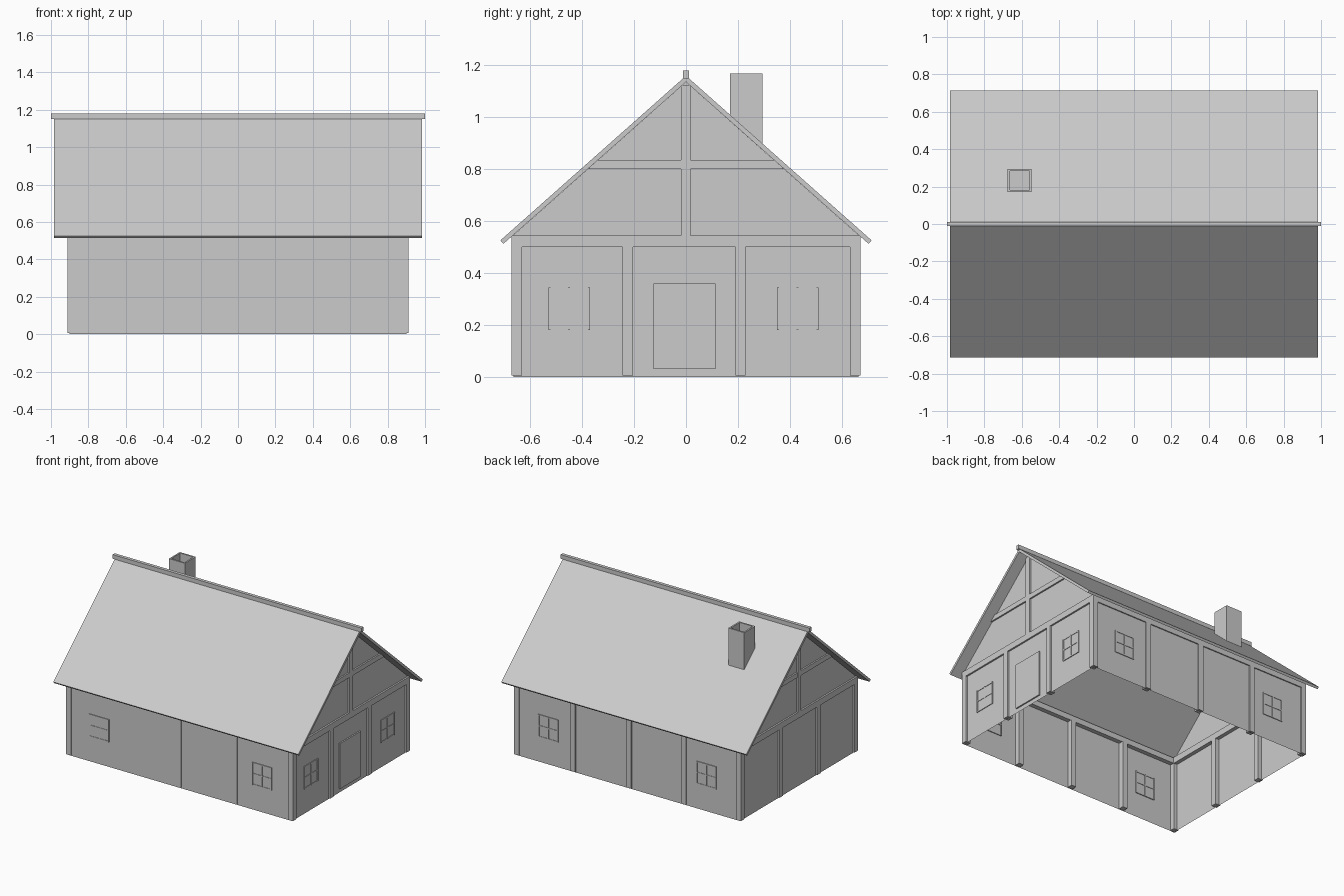
import bpy, bmesh

if "Cube" in bpy.data.objects:
    bpy.data.objects.remove(bpy.data.objects["Cube"])

WX, WY = 0.90, 0.665          # wall planes
EAVE, APEX, SLOPE = 0.546, 1.136, 0.887
POST = 0.04


def finish(name, bm):
    bmesh.ops.recalc_face_normals(bm, faces=bm.faces)
    mesh = bpy.data.meshes.new(name)
    bm.to_mesh(mesh)
    bm.free()
    ob = bpy.data.objects.new(name, mesh)
    bpy.context.collection.objects.link(ob)
    return ob


def prism(name, pts, x0, x1):
    """Extrude a (y, z) profile along x."""
    bm = bmesh.new()
    f = bm.faces.new([bm.verts.new((x0, y, z)) for y, z in pts])
    new = bmesh.ops.extrude_face_region(bm, geom=[f])["geom"]
    bmesh.ops.translate(bm, vec=(x1 - x0, 0, 0),
                        verts=[v for v in new if isinstance(v, bmesh.types.BMVert)])
    return finish(name, bm)


def box(name, x, y, z):
    (y0, y1), (z0, z1) = y, z
    return prism(name, [(y0, z0), (y1, z0), (y1, z1), (y0, z1)], *sorted(x))


def wall_box(name, side, u, z, inner, outer):
    """Box on a wall: u runs along the wall, inner/outer are offsets from its plane."""
    axis, s = side
    d = sorted(s * ((WX if axis == "x" else WY) + o) for o in (inner, outer))
    return box(name, d, u, z) if axis == "x" else box(name, u, d, z)


RIGHT, LEFT, BACK, FRONT = ("x", 1), ("x", -1), ("y", 1), ("y", -1)

# thin open-bottomed walls with gable ends
bm = bmesh.new()
rings = []
for x in (-WX, WX):
    ring = [bm.verts.new((x, y, z)) for y, z in
            ((-WY, 0), (-WY, EAVE), (0, APEX), (WY, EAVE), (WY, 0))]
    bm.faces.new(ring)
    rings.append(ring)
for a, b in ((0, 1), (3, 4)):
    bm.faces.new((rings[0][a], rings[0][b], rings[1][b], rings[1][a]))
walls = finish("walls", bm)

# folded roof slab and ridge cap
prism("roof", [(-0.715, 0.526), (0, 1.16), (0.715, 0.526),
               (0.703, 0.513), (0, APEX), (-0.703, 0.513)], -0.985, 0.985)
box("ridge_cap", (-1, 1), (-0.012, 0.012), (1.15, 1.18))

# corner posts
for sx in (-1, 1):
    for sy in (-1, 1):
        box("corner_post", (sx * 0.872, sx * 0.912),
            sorted((sy * 0.632, sy * 0.673)), (0.005, 0.505))

# timbers of the two gable ends
for side in (RIGHT, LEFT):
    s = side[1]
    for y in (-0.225, 0.21):
        wall_box("gable_wall_post", side, (y - 0.02, y + 0.02), (0.005, 0.5), -0.028, 0.012)
    wall_box("gable_plate", side, (-0.673, 0.673), (0.5, 0.545), -0.028, 0.012)
    wall_box("king_post", side, (-0.02, 0.018), (0.545, 1.125), -0.028, 0.012)
    w0, w1 = (APEX - 0.80) / SLOPE, (APEX - 0.835) / SLOPE
    prism("collar_beam", [(-w0, 0.80), (w0, 0.80), (w1, 0.835), (-w1, 0.835)],
          *sorted((s * 0.873, s * 0.911)))

# timbers of the long walls; the front ones are almost flush
for side, proud in ((BACK, 0.008), (FRONT, 0.002)):
    for x in (-0.45, -0.01, 0.44):
        wall_box("long_wall_post", side, (x - 0.02, x + 0.02), (0.005, 0.5), proud - 0.04, proud)
    wall_box("long_wall_plate", side, (-0.91, 0.91), (0.5, 0.54), -0.032, 0.008)

# windows: pane, frame and cross bars
def window(side, c, w=0.16, z0=0.18, z1=0.345, t=0.008):
    a, b, zm = c - w / 2, c + w / 2, (z0 + z1) / 2
    wall_box("window_pane", side, (a, b), (z0, z1), -0.003, 0.002)
    for u in (a, c - t / 2, b - t):
        wall_box("window_upright", side, (u, u + t), (z0, z1), -0.007, 0.006)
    for z in (z0, zm - t / 2, z1 - t):
        wall_box("window_rail", side, (a, b), (z, z + t), -0.006, 0.005)


for side, centres in ((FRONT, (-0.65, 0.66)), (BACK, (-0.63, 0.64)), (RIGHT, (-0.45, 0.43))):
    for c in centres:
        window(side, c)

# door in the right gable end
wall_box("door", RIGHT, (-0.125, 0.113), (0.03, 0.36), -0.01, 0.01)

# chimney with a sunken flue
chimney = box("chimney", (-0.675, -0.547), (0.17, 0.295), (0.86, 1.168))
bm = bmesh.new()
bm.from_mesh(chimney.data)
bm.normal_update()
top = next(f for f in bm.faces if f.normal.z > 0.9)
bmesh.ops.inset_region(bm, faces=[top], thickness=0.016)
flue = bmesh.ops.extrude_face_region(bm, geom=[top])["geom"]
bmesh.ops.translate(bm, vec=(0, 0, -0.12),
                    verts=[v for v in flue if isinstance(v, bmesh.types.BMVert)])
if top.is_valid:
    bmesh.ops.delete(bm, geom=[top], context="FACES_ONLY")
bm.to_mesh(chimney.data)
bm.free()
